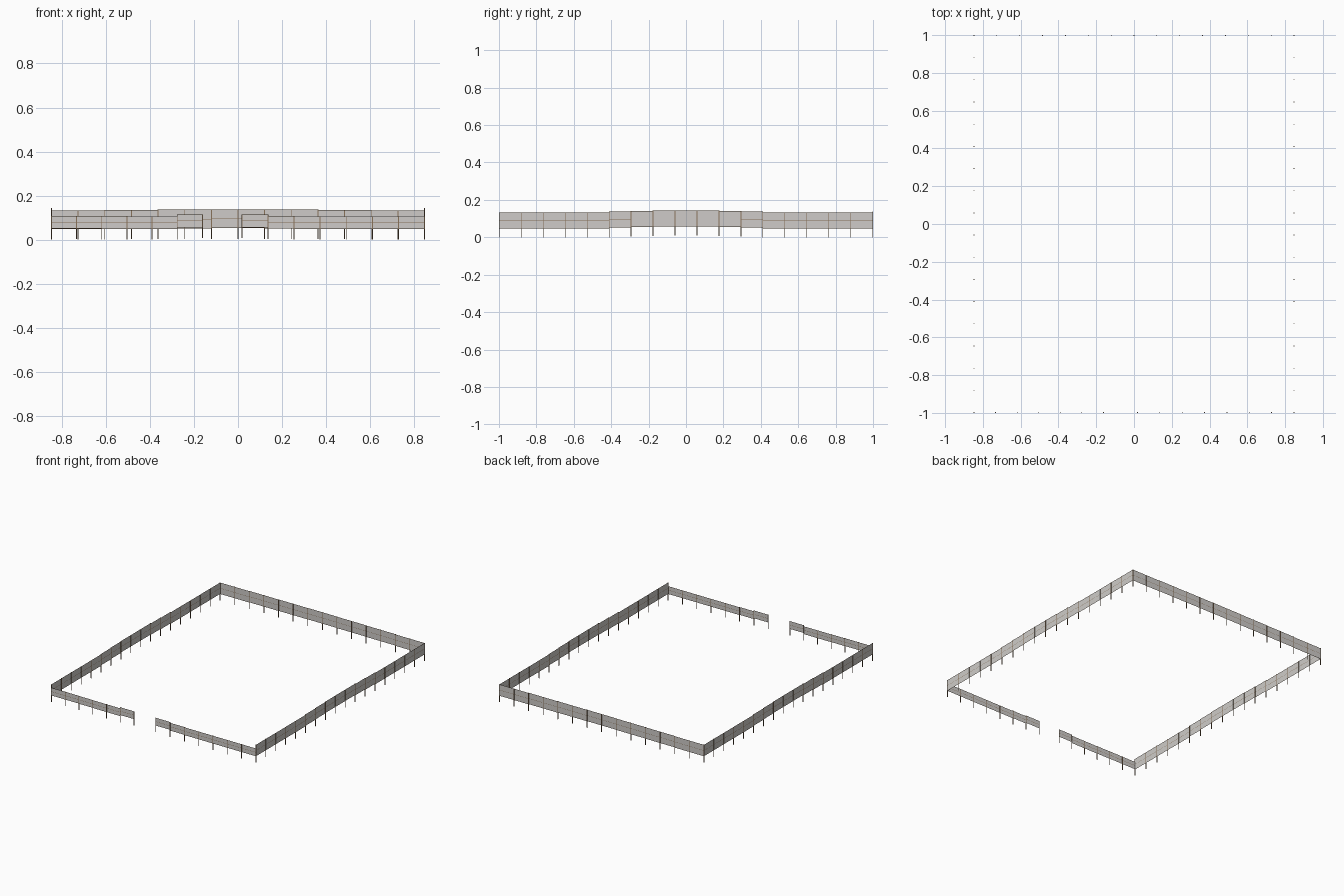
import bpy, bmesh
from mathutils import Vector

if "Cube" in bpy.data.objects:
    bpy.data.objects.remove(bpy.data.objects["Cube"])

def material(name, color):
    m = bpy.data.materials.new(name)
    m.diffuse_color = color
    m.use_nodes = True
    m.node_tree.nodes["Principled BSDF"].inputs["Base Color"].default_value = m.diffuse_color
    return m

BROWN = material("wood_brown", (0.25, 0.17, 0.10, 1))
GREY = material("panel_grey", (0.62, 0.60, 0.58, 1))
W, HX, HY = 0.004, 0.847, 0.998   # post width, half extents of the yard
BASE = 0.048                      # clearance under the panels

def finish(name, bm, mats):
    me = bpy.data.meshes.new(name)
    bm.to_mesh(me)
    bm.free()
    for m in mats:
        me.materials.append(m)
    ob = bpy.data.objects.new(name, me)
    bpy.context.collection.objects.link(ob)

def box(bm, x, y, z0, z1):
    r = bmesh.ops.create_cube(bm, size=1)
    bmesh.ops.scale(bm, vec=(W, W, z1 - z0), verts=r["verts"])
    bmesh.ops.translate(bm, vec=(x, y, (z0 + z1) / 2), verts=r["verts"])

def fence(name, start, end, height, lifts):
    """Run of thin sheet panels with rail strips; lifts = ground step per panel."""
    a, b, n = Vector(start), Vector(end), len(lifts)
    pts = [a.lerp(b, i / n) for i in range(n + 1)]
    panels, posts = bmesh.new(), bmesh.new()
    t = 0.002
    levels = [0, t, height / 2 - t / 2, height / 2 + t / 2, height - t, height]
    for i, lift in enumerate(lifts):
        p, q = pts[i], pts[i + 1]
        rows = [[panels.verts.new((v.x, v.y, BASE + lift + h)) for v in (p, q)] for h in levels]
        for k in range(5):
            f = panels.faces.new((rows[k][0], rows[k][1], rows[k + 1][1], rows[k + 1][0]))
            f.material_index = k % 2
    for i, p in enumerate(pts):
        near = lifts[max(i - 1, 0):i + 1]
        box(posts, p.x, p.y, min(near), max(near) + BASE + height)
    finish(name + "_panels", panels, [BROWN, GREY])
    finish(name + "_posts", posts, [BROWN])

# Side fences, rising over a gentle mound in the middle
half = [0, 0, 0, 0, 0, 0.004, 0.007, 0.01]
side = half + [0.01] + half[::-1]
fence("left_fence", (-HX, -HY), (-HX, HY), 0.085, side)
fence("right_fence", (HX, -HY), (HX, HY), 0.085, side)

# Back fence
back = [0, 0, 0.002, 0.002, 0.003, 0.003, 0.004]
fence("back_fence", (-HX, HY), (HX, HY), 0.085, back + back[::-1])

# Lower front fence, in two runs beside the gateway
fence("front_left_fence", (-HX, -HY), (-0.162, -HY), 0.058, [0.002, 0.002, 0.001, 0, 0, 0.008])
fence("front_right_fence", (0.018, -HY), (HX, -HY), 0.058, [0.008, 0.002, 0, 0, 0, 0, 0])
